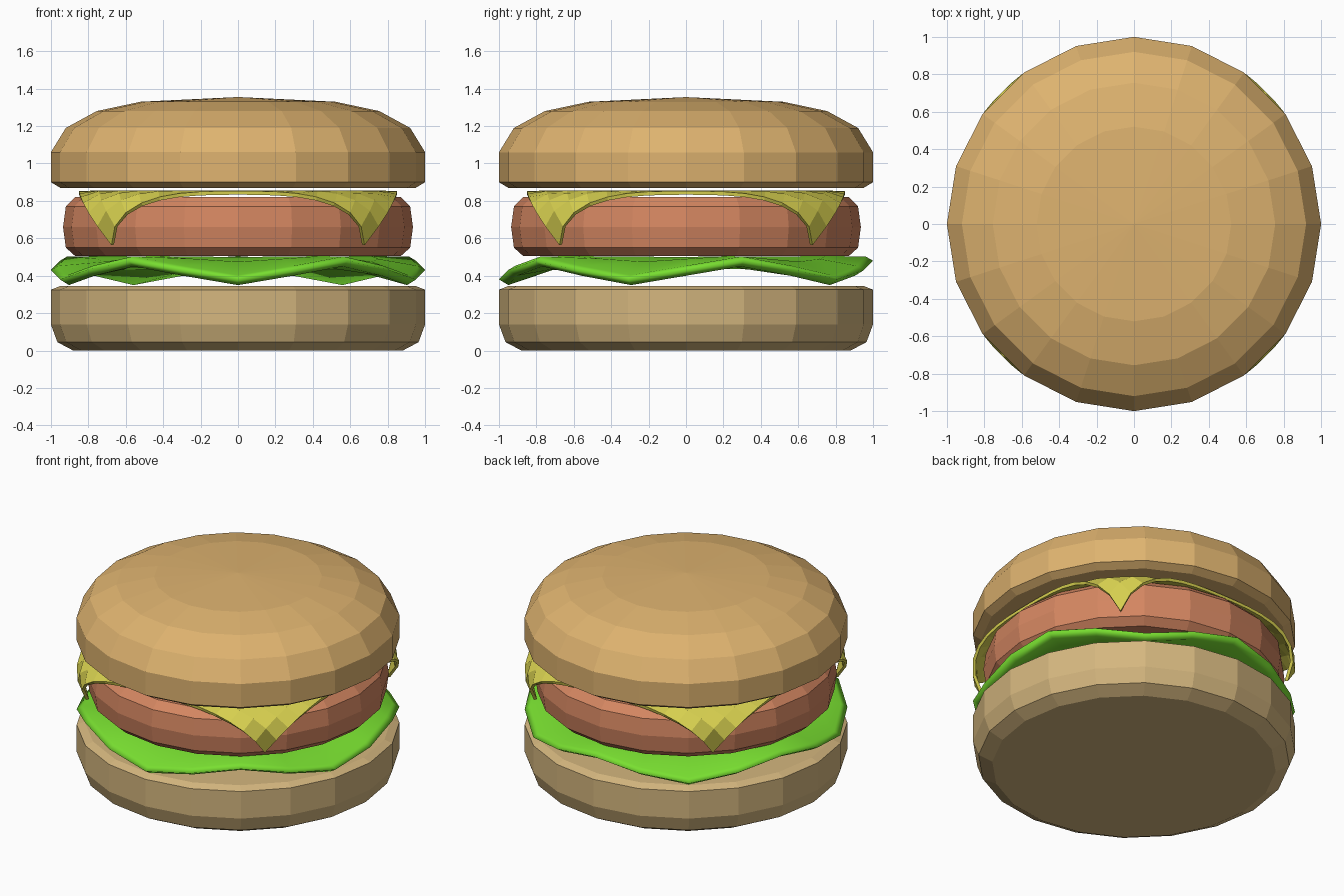
import bpy, bmesh
from math import cos, sin, pi, hypot

if "Cube" in bpy.data.objects:
    bpy.data.objects.remove(bpy.data.objects["Cube"])

SIDES = 20


def material(name, rgb):
    m = bpy.data.materials.new(name)
    m.diffuse_color = (*rgb, 1)
    m.use_nodes = True
    m.node_tree.nodes["Principled BSDF"].inputs["Base Color"].default_value = m.diffuse_color
    return m


def finish(name, bm, mat, smooth=False):
    bmesh.ops.recalc_face_normals(bm, faces=bm.faces)
    me = bpy.data.meshes.new(name)
    bm.to_mesh(me)
    bm.free()
    me.materials.append(mat)
    for p in me.polygons:
        p.use_smooth = smooth
    ob = bpy.data.objects.new(name, me)
    bpy.context.collection.objects.link(ob)
    return ob


def lathe(name, profile, mat, height=lambda a, z, w: z, smooth=False):
    """Closed 20-sided solid; profile runs bottom pole to top pole as (r, z, wave)."""
    bm = bmesh.new()
    rings = []
    for r, z, *w in profile:
        w = w[0] if w else 0
        if r == 0:
            rings.append([bm.verts.new((0, 0, z))] * SIDES)
        else:
            angles = [2 * pi * i / SIDES for i in range(SIDES)]
            rings.append([bm.verts.new((r * cos(a), r * sin(a), height(a, z, w)))
                          for a in angles])
    for lo, hi in zip(rings, rings[1:]):
        for i in range(SIDES):
            j = (i + 1) % SIDES
            quad = dict.fromkeys((lo[i], lo[j], hi[j], hi[i]))
            bm.faces.new(list(quad))
    return finish(name, bm, mat, smooth)


crust = material("crust", (0.73, 0.45, 0.16))
bread = material("bread", (0.66, 0.47, 0.21))
meat = material("meat", (0.66, 0.24, 0.12))
green = material("green", (0.19, 0.74, 0.03))
yellow = material("yellow", (0.69, 0.64, 0.08))

# Buns and patty: faceted turned solids
lathe("bottom_bun", [(0, 0), (0.88, 0), (0.965, 0.045), (1, 0.14), (1, 0.325),
                     (0.95, 0.345), (0, 0.345)], bread)
lathe("patty", [(0, 0.505), (0.87, 0.505), (0.92, 0.55), (0.935, 0.66),
                (0.92, 0.77), (0.87, 0.82), (0, 0.82)], meat)
lathe("top_bun", [(0, 0.87), (0.95, 0.87), (1, 0.9), (1, 1.06), (0.92, 1.19),
                  (0.755, 1.28), (0.52, 1.33), (0, 1.355)], crust)


# Lettuce: smooth leaf with five dips around the rim
def ripple(a, z, w):
    return z + w * cos(5 * (a - pi / 2))


lathe("lettuce", [(0, 0.44), (0.72, 0.44, 0.01), (0.95, 0.40, 0.05),
                  (1, 0.43, 0.05), (0.96, 0.453, 0.05), (0.75, 0.49, 0.015),
                  (0, 0.50)], green, ripple, True)

# Cheese: square slice whose corners droop over the patty
bm = bmesh.new()
bmesh.ops.create_grid(bm, x_segments=16, y_segments=16, size=0.85)
for v in bm.verts:
    r = hypot(v.co.x, v.co.y)
    d = max(0, r - 0.82)
    if d:
        k = (r - 4.4 * d ** 3) / r
        v.co.x *= k
        v.co.y *= k
    v.co.z = 0.855 - 2.0 * d * d
cheese = finish("cheese", bm, yellow)
mod = cheese.modifiers.new("thickness", 'SOLIDIFY')
mod.thickness = 0.02
mod.offset = -1
